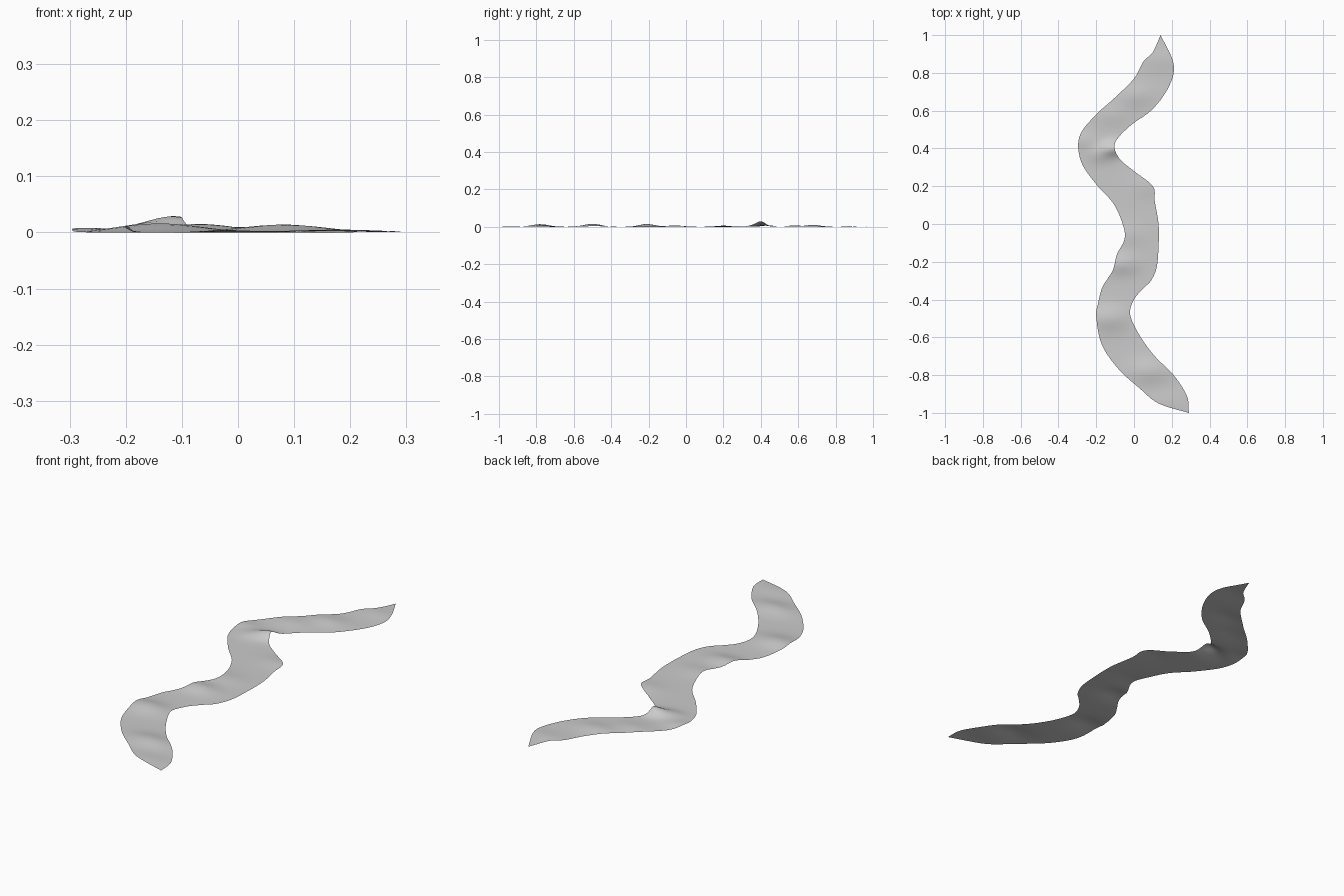
import bpy
import math
from mathutils import Vector

cube = bpy.data.objects.get("Cube")
if cube:
    bpy.data.objects.remove(cube, do_unlink=True)

STEPS = 6      # rows between two neighbouring stations
ACROSS = 14    # strips from bank to bank

# Paired bank points from the back tip to the front tip, in hundredths:
# left x, left y, right x, right y
STATIONS = [
    (14, 100, 14, 100), (10, 91, 20, 88), (5, 86, 21, 80),
    (0, 77, 17, 70), (-10, 67, 9, 60), (-21, 57, -2, 52),
    (-29, 46, -10, 43), (-28, 33, -8, 35), (-20, 21, 0, 28),
    (-11, 11, 10, 20), (-6, 0, 11, 12), (-5, -8, 13, 0),
    (-9, -16, 13, -12), (-11, -24, 12, -23), (-14, -29, 9, -30),
    (-17, -34, 5, -34), (-19, -42, 0, -40), (-20, -49, -2, -48),
    (-17, -64, 3, -59), (-8, -77, 11, -70), (3, -87, 21, -80),
    (13, -95, 28, -91), (29, -100, 29, -99),
]

# Gentle mounds: x, y, half width (hundredths), height (thousandths)
MOUNDS = [
    (-11, 40, 5, 27), (-27, 44, 6, 8), (-18, 37, 6, 11), (0, 68, 8, 10),
    (-12, 58, 8, 7), (14, 87, 8, 5), (8, 20, 8, 6), (-4, -6, 9, 7),
    (-7, -21, 8, 15), (-14, -50, 9, 16), (8, -78, 9, 14), (18, -94, 9, 5),
]


def height(x, y):
    """Sum of mounds stretched sideways, fading to flat ground."""
    z = 0
    for mx, my, width, top in MOUNDS:
        w = width / 100
        across = (x - mx / 100) / w
        along = (y - my / 100) / (w * 0.6)
        z += top / 1000 * math.exp(-(across ** 2 + along ** 2) / 1.4)
    return z


def smooth_curve(points):
    """Catmull-Rom curve through the points."""
    ends = [points[0]] + points + [points[-1]]
    result = []
    for a, b, c, d in zip(ends, ends[1:], ends[2:], ends[3:]):
        for i in range(STEPS):
            t = i / STEPS
            result.append((b * 2 + (c - a) * t
                           + (a * 2 - b * 5 + c * 4 - d) * t ** 2
                           + (b * 3 - a - c * 3 + d) * t ** 3) / 2)
    return result + [points[-1]]


def make_material(name, colour):
    mat = bpy.data.materials.new(name)
    mat.use_nodes = True
    mat.diffuse_color = colour
    mat.node_tree.nodes["Principled BSDF"].inputs["Base Color"].default_value = colour
    return mat


# Winding sheet lofted between the two banks
left_bank = smooth_curve([Vector(s[:2]) / 100 for s in STATIONS])
right_bank = smooth_curve([Vector(s[2:]) / 100 for s in STATIONS])

verts = []
for left, right in zip(left_bank, right_bank):
    for j in range(ACROSS + 1):
        p = left.lerp(right, j / ACROSS)
        verts.append((p.x, p.y, height(p.x, p.y)))

row = ACROSS + 1
faces = []
for i in range(len(left_bank) - 1):
    for j in range(ACROSS):
        a = i * row + j
        faces.append((a, a + row, a + row + 1, a + 1))

mesh = bpy.data.meshes.new("winding_path")
mesh.from_pydata(verts, [], faces)
mesh.update()
path = bpy.data.objects.new("winding_path", mesh)
bpy.context.collection.objects.link(path)
mesh.materials.append(make_material("pale grey", (0.6, 0.6, 0.6, 1)))

# Merge the tips and smooth the surface
bpy.context.view_layer.objects.active = path
path.select_set(True)
bpy.ops.object.mode_set(mode="EDIT")
bpy.ops.mesh.select_all(action="SELECT")
bpy.ops.mesh.remove_doubles(threshold=0.0002)
bpy.ops.object.mode_set(mode="OBJECT")
bpy.ops.object.shade_smooth_by_angle(angle=math.radians(60))
